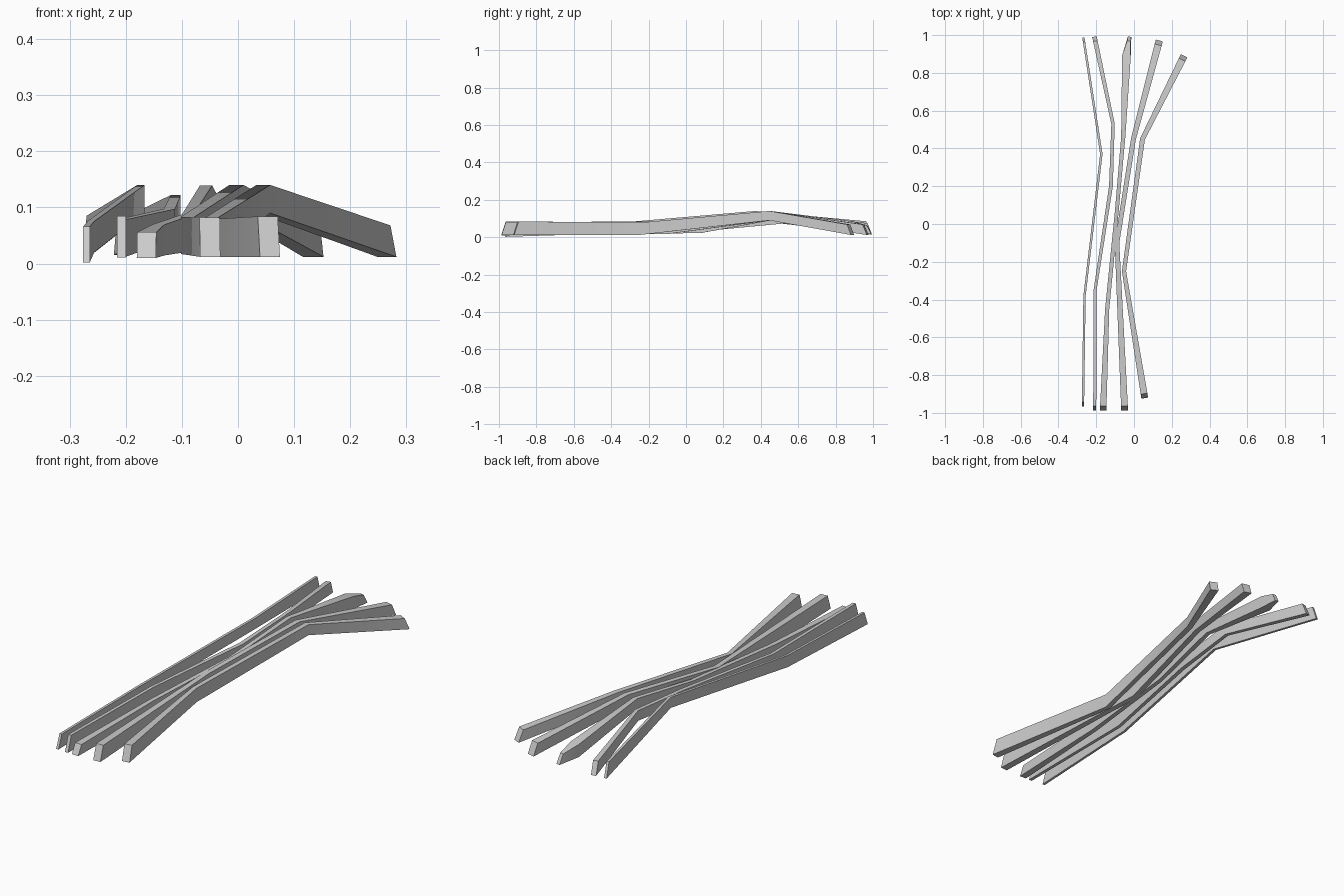
import bpy, bmesh
from mathutils import Vector

# Each stalk: (x, y, z centre, width, height) stations from front to back
STALKS = [
    [(-0.270, -0.955, 0.034, 0.012, 0.064), (-0.262, -0.38, 0.048, 0.012, 0.055),
     (-0.173, 0.37, 0.115, 0.013, 0.050), (-0.266, 0.975, 0.050, 0.012, 0.070)],
    [(-0.208, -0.975, 0.048, 0.016, 0.074), (-0.206, -0.35, 0.046, 0.016, 0.066),
     (-0.122, 0.20, 0.070, 0.020, 0.055), (-0.111, 0.53, 0.098, 0.018, 0.048),
     (-0.207, 0.98, 0.045, 0.024, 0.060)],
    [(-0.163, -0.975, 0.033, 0.034, 0.046), (-0.142, -0.45, 0.042, 0.022, 0.055),
     (-0.090, 0.08, 0.055, 0.020, 0.065), (-0.057, 0.46, 0.115, 0.022, 0.048),
     (-0.040, 0.89, 0.055, 0.046, 0.060), (-0.025, 0.98, 0.040, 0.018, 0.045)],
    [(-0.050, -0.975, 0.047, 0.036, 0.070), (-0.090, -0.10, 0.050, 0.024, 0.066),
     (-0.003, 0.45, 0.115, 0.026, 0.050), (0.131, 0.96, 0.040, 0.038, 0.056)],
    [(0.055, -0.91, 0.048, 0.036, 0.072), (-0.053, -0.25, 0.045, 0.022, 0.066),
     (0.045, 0.45, 0.115, 0.026, 0.050), (0.260, 0.88, 0.040, 0.038, 0.056)],
]
END_SLANT = 0.012


def build_stalk(name, stations):
    bm = bmesh.new()
    pts = [Vector(s[:3]) for s in stations]
    last = len(pts) - 1
    rings = []
    for i, (x, y, z, w, h) in enumerate(stations):
        # mitred rectangular section across the path
        d = Vector((0, 0, 0))
        if i > 0:
            d += (pts[i] - pts[i - 1]).normalized()
        if i < last:
            d += (pts[i + 1] - pts[i]).normalized()
        d.normalize()
        side = d.cross(Vector((0, 0, 1))).normalized()
        slant = d * (END_SLANT if i == last else -END_SLANT if i == 0 else 0)
        slant.z = 0
        ring = []
        for a, b in ((-1, -1), (1, -1), (1, 1), (-1, 1)):
            p = pts[i] + side * (a * w / 2) + Vector((0, 0, b * h / 2)) - slant * b
            ring.append(bm.verts.new(p))
        rings.append(ring)
    for r0, r1 in zip(rings, rings[1:]):
        for k in range(4):
            n = (k + 1) % 4
            bm.faces.new((r0[k], r0[n], r1[n], r1[k]))
    bm.faces.new(rings[0])
    bm.faces.new(rings[-1])
    bmesh.ops.recalc_face_normals(bm, faces=bm.faces)
    mesh = bpy.data.meshes.new(name)
    bm.to_mesh(mesh)
    bm.free()
    obj = bpy.data.objects.new(name, mesh)
    bpy.context.collection.objects.link(obj)
    bpy.context.view_layer.objects.active = obj
    obj.select_set(True)
    bpy.ops.object.shade_smooth_by_angle(angle=0.6)
    obj.select_set(False)


# Bundle of five bent stalks, left to right
for i, stations in enumerate(STALKS):
    build_stalk(f"stalk_{i + 1}", stations)
